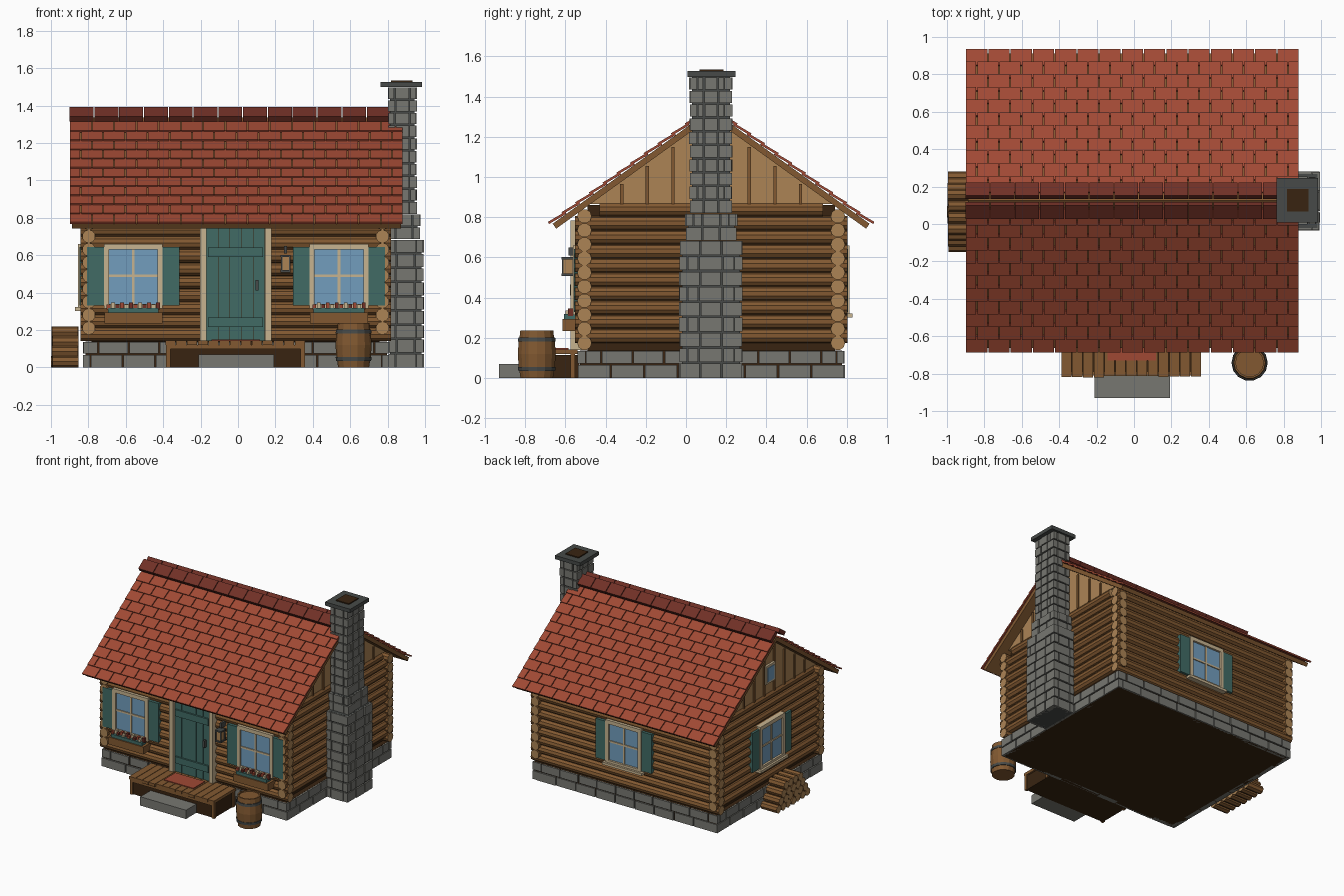
import bpy, bmesh, math, random
from mathutils import Matrix, Vector

if "Cube" in bpy.data.objects:
    bpy.data.objects.remove(bpy.data.objects["Cube"])

random.seed(4)
CX, CY = -0.0125, 0.125            # centre of the cabin body
T, R = Matrix.Translation, Matrix.Rotation
I = Matrix.Identity(4)

COLOURS = {"log_brown": (130, 89, 49), "end_tan": (172, 132, 85), "dark_brown": (56, 36, 17),
           "stone_grey": (119, 119, 113), "iron_grey": (71, 74, 72), "teal_paint": (65, 107, 101),
           "glass_blue": (114, 157, 189), "cream_trim": (199, 179, 144),
           "roof_red": (160, 73, 52), "ridge_red": (112, 48, 38)}
MATS = {}
for key, rgb in COLOURS.items():
    MATS[key] = bpy.data.materials.new(key)
    MATS[key].diffuse_color = [(c / 255 / 12.92 if c < 11 else ((c / 255 + .055) / 1.055) ** 2.4)
                               for c in rgb] + [1]
parts = {}


def slot(name, col):
    bm, cols = parts.setdefault(name, (bmesh.new(), []))
    if col not in cols:
        cols.append(col)
    return bm, cols.index(col)


def box(name, col, x0, x1, y0, y1, z0, z1, M=I):
    bm, i = slot(name, col)
    m = M @ T(((x0 + x1) / 2, (y0 + y1) / 2, (z0 + z1) / 2)) @ Matrix.Diagonal((x1 - x0, y1 - y0, z1 - z0, 1))
    for v in bmesh.ops.create_cube(bm, size=1, matrix=m)["verts"]:
        for f in v.link_faces:
            f.material_index = i


def log(name, centre, r, length, axis, n=10):
    """Round log along x or y with pale cut ends."""
    bm, side = slot(name, "log_brown")
    _, end = slot(name, "end_tan")
    turn = R(math.pi / 2, 4, 'Y') if axis == 'x' else R(math.pi / 2, 4, 'X')
    for v in bmesh.ops.create_cone(bm, cap_ends=True, segments=n, radius1=r, radius2=r,
                                   depth=length, matrix=T(centre) @ turn)["verts"]:
        for f in v.link_faces:
            f.material_index = end if len(f.verts) > 4 else side


def course(name, a, b, width, shift, put):
    """Split a..b into blocks with a running-bond shift."""
    n = max(1, round((b - a) / width))
    w = (b - a) / n
    cuts = [a] + [a + w * (k + shift) for k in range(0 if shift else 1, n)] + [b]
    for p, q in zip(cuts, cuts[1:]):
        put(p, q)


def masonry(name, x0, x1, y0, y1, z0, z1, rows, width, core):
    box(name, core, x0 + .014, x1 - .014, y0 + .014, y1 - .014, z0, z1 - .003)
    h, d, g = (z1 - z0) / rows, .04, .004
    for k in range(rows):
        za, zb = z0 + k * h + (g if k else 0), z0 + (k + 1) * h - g
        ex, ey = (0, d) if k % 2 else (d, 0)
        for s in (0, 1):
            def along_x(p, q):
                j = random.uniform(0, .006)
                ya, yb = (y0 + j, y0 + d) if s == 0 else (y1 - d, y1 - j)
                box(name, "stone_grey", p + g, q - g, ya, yb, za, zb)

            def along_y(p, q):
                j = random.uniform(0, .006)
                xa, xb = (x0 + j, x0 + d) if s == 0 else (x1 - d, x1 - j)
                box(name, "stone_grey", xa, xb, p + g, q - g, za, zb)
            course(name, x0 + ex, x1 - ex, width, .5 * (k % 2), along_x)
            course(name, y0 + ey, y1 - ey, width, .5 * (k % 2), along_y)


# Foundation and wall core
masonry("foundation", -.83, .81, -.54, .79, 0, .14, 2, .165, "dark_brown")
box("wall_core", "dark_brown", CX - .77, CX + .77, CY - .615, CY + .615, .1, .86)

# Interlocked log walls
for i in range(10):
    z = .175 + .07 * i
    for s in (-1, 1):
        log("front_back_logs", (CX, CY + s * .63, z), .036, 1.66, 'x')
        log("side_logs", (CX + s * .785, CY, z + .035), .036, 1.11 if i == 9 else 1.355, 'y')

# Gables with battens
for s in (-1, 1):
    bm, gi = slot("gables", "end_tan")
    x = CX + s * .785
    tri = [bm.verts.new((x - .02, CY + y, z)) for y, z in ((-.61, .865), (.61, .865), (0, 1.305))]
    f = bm.faces.new(tri)
    ext = bmesh.ops.extrude_face_region(bm, geom=[f])["geom"]
    bmesh.ops.translate(bm, vec=(.04, 0, 0), verts=[v for v in ext if isinstance(v, bmesh.types.BMVert)])
    for k in (.0635, .19, .318, .445):
        for t in (-1, 1):
            y = CY + t * k
            box("gable_battens", "log_brown", x - .03, x + .03, y - .008, y + .008, .865, 1.285 - .72 * k)

# Roof: deck, stepped shingles and ridge tiles
SLOPE = math.atan(.72)
LEN, ROW, XA, XB = .8 / math.cos(SLOPE), .068 / math.cos(SLOPE), -.90, .883
for turn in (0, math.pi):
    M = T((CX, CY, 1.335)) @ R(turn, 4, 'Z') @ R(SLOPE, 4, 'X')
    a, b = (XA - CX, XB - CX) if turn == 0 else (CX - XB, CX - XA)
    box("roof_deck", "log_brown", a + .012, b - .012, -LEN + .015, 0, -.03, 0, M)
    for k in range(11):
        S = M @ T((0, -LEN + k * ROW + .05, .011)) @ R(-.09, 4, 'X')

        def shingle(p, q):
            box("roof_shingles", "roof_red", p + .003, q - .003, -.05, .05, -.006, .006, S)
        course("roof_shingles", a, b, .119, .5 * (k % 2), shingle)
    for k in range(13):
        p = XA + k * .1325 - CX
        q = p + .1275
        if turn:
            p, q = -q, -p
        box("ridge_tiles", "ridge_red", p, q, -.075, .012, .03, .062, M)

# Chimney
masonry("chimney_base", .80, .995, -.035, .282, 0, .685, 9, .1, "iron_grey")
masonry("chimney_shoulder", .80, .975, -.005, .255, .685, .82, 2, .09, "iron_grey")
masonry("chimney_shaft", .80, .957, .015, .232, .82, 1.5, 10, .08, "iron_grey")
box("chimney_cap", "iron_grey", .763, .985, .008, .245, 1.498, 1.527)
box("chimney_flue", "dark_brown", .818, .932, .067, .187, 1.5, 1.535)


def window(M, flowers):
    """Shuttered window; local -y points outward from the wall."""
    for s in (-1, 1):
        xa, xb = sorted((s * .13, s * .157))
        box("window_frames", "cream_trim", xa, xb, -.022, .04, .315, .66, M)
        xa, xb = sorted((s * .157, s * .246))
        box("shutters", "teal_paint", xa, xb, -.016, .03, .33, .643, M)
    box("window_frames", "cream_trim", -.13, .13, -.022, .04, .63, .66, M)
    box("window_frames", "cream_trim", -.13, .13, -.022, .04, .315, .34, M)
    box("window_frames", "cream_trim", -.007, .007, -.013, .02, .34, .63, M)
    box("window_frames", "cream_trim", -.13, .13, -.013, .02, .482, .496, M)
    box("window_glass", "glass_blue", -.13, .13, -.006, .03, .34, .63, M)
    if not flowers:
        box("window_sills", "cream_trim", -.175, .175, -.038, .03, .302, .322, M)
        return
    box("flower_boxes", "log_brown", -.155, .155, -.075, .02, .235, .293, M)
    box("flower_leaves", "teal_paint", -.135, .135, -.066, -.01, .29, .318, M)
    for k in range(12):
        x, j = -.132 + k * .024, .014 * (k % 2)
        col = ("roof_red", "cream_trim", "ridge_red")[k % 3]
        box("flowers", col, x - .01, x + .01, -.06 + j, -.035 + j, .31, .336 + .01 * (k % 2), M)


window(T((-.56, -.54, 0)), True)
window(T((.54, -.54, 0)), True)
window(T((CX, .79, 0)) @ R(math.pi, 4, 'Z'), False)
window(T((-.8325, CY, 0)) @ R(-math.pi / 2, 4, 'Z'), False)

# Small attic window on the left gable
box("attic_frame", "cream_trim", -.835, -.80, CY - .06, CY + .06, .955, 1.1)
box("attic_glass", "glass_blue", -.84, -.80, CY - .043, CY + .043, .973, 1.082)

# Door with planks, rails, frame and handle
for s in (-1, 1):
    xa, xb = sorted((CX + s * .157, CX + s * .192))
    box("door_frame", "cream_trim", xa, xb, -.575, -.5, .14, .78)
box("door_frame", "cream_trim", CX - .192, CX + .192, -.575, -.5, .75, .785)
box("door", "dark_brown", CX - .157, CX + .157, -.547, -.5, .14, .755)
for k in range(5):
    x = CX - .157 + k * .0628
    box("door", "teal_paint", x + .0015, x + .0613, -.555, -.52, .142, .755)
for z in (.215, .59):
    box("door_rails", "teal_paint", CX - .147, CX + .16 - .013, -.568, -.55, z, z + .052)
box("door_handle", "iron_grey", .093, .11, -.578, -.55, .41, .466)

# Wall lantern
box("lantern", "iron_grey", .247, .263, -.585, -.53, .61, .65)
box("lantern", "iron_grey", .228, .282, -.618, -.556, .59, .602)
box("lantern", "iron_grey", .228, .282, -.618, -.556, .508, .52)
box("lantern", "end_tan", .237, .273, -.609, -.565, .52, .59)
for x in (.23, .273):
    for y in (-.616, -.565):
        box("lantern", "iron_grey", x, x + .007, y, y + .007, .52, .59)

# Porch, mat and step
box("porch_base", "dark_brown", -.375, .35, -.80, -.53, 0, .115)
for k in range(13):
    x = -.388 + k * .0577
    box("porch_planks", "log_brown", x, x + .054, -.82 + random.uniform(0, .008), -.54, .12, .143)
box("porch_rim", "log_brown", -.38, .356, -.81, -.79, .098, .12)
for x in (-.385, .335):
    for y in (-.812, -.575):
        box("porch_posts", "log_brown", x, x + .023, y, y + .023, 0, .12)
box("door_mat", "roof_red", -.143, .117, -.73, -.585, .142, .149)
box("stone_step", "stone_grey", -.212, .192, -.93, -.80, 0, .07)

# Barrel with iron hoops
PROFILE = [(.083, 0), (.088, .035), (.094, .035), (.096, .055), (.092, .055), (.097, .12),
           (.092, .182), (.096, .182), (.094, .202), (.088, .202), (.084, .238), (.074, .238), (.074, .228)]
bm, wood = slot("barrel", "log_brown")
_, iron = slot("barrel", "iron_grey")
rings = [[bm.verts.new((.618 + r * math.cos(k * math.tau / 14), -.742 + r * math.sin(k * math.tau / 14), z))
          for k in range(14)] for r, z in PROFILE]
for j, (lo, hi) in enumerate(zip(rings, rings[1:])):
    for k in range(14):
        f = bm.faces.new((lo[k], lo[(k + 1) % 14], hi[(k + 1) % 14], hi[k]))
        f.material_index = iron if j in (1, 2, 3, 6, 7, 8) else wood
bm.faces.new(rings[0][::-1])
bm.faces.new(rings[-1])

# Stacked firewood
for row, n in enumerate((7, 6, 5, 4)):
    for k in range(n):
        log("firewood", (-.926 + random.uniform(-.004, .004), .065 + (k - (n - 1) / 2) * .0615,
                         .031 + row * .0525), .031, .14, 'x', 8)

# Turn the collected parts into objects
for name, (bm, cols) in parts.items():
    bmesh.ops.recalc_face_normals(bm, faces=bm.faces)
    me = bpy.data.meshes.new(name)
    bm.to_mesh(me)
    bm.free()
    for c in cols:
        me.materials.append(MATS[c])
    bpy.context.collection.objects.link(bpy.data.objects.new(name, me))

for m in bpy.data.materials:
    if m.users and not m.is_grease_pencil:
        m.use_nodes = True
        m.node_tree.nodes["Principled BSDF"].inputs["Base Color"].default_value = m.diffuse_color
